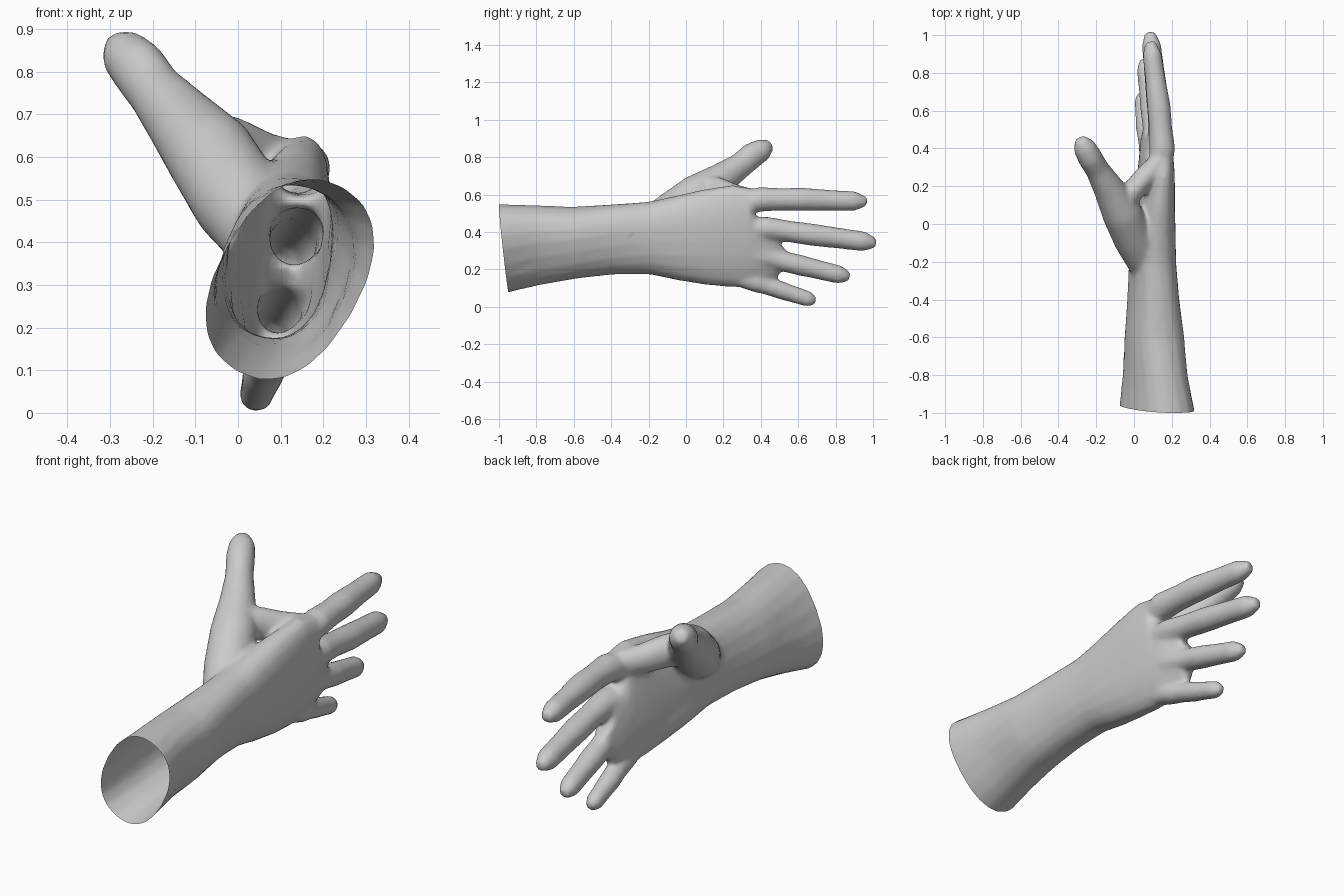
import bpy, bmesh, math
from mathutils import Vector

if "Cube" in bpy.data.objects:
    bpy.data.objects.remove(bpy.data.objects["Cube"])

SIDES = 20


def spow(v, e):
    return math.copysign(abs(v) ** e, v)


def tube(bm, stations, power=2.0):
    """Capped loft through (x, y, z, half_width, half_height, tilt_deg) stations."""
    pts = [Vector(s[:3]) for s in stations]
    rings = []
    for i, s in enumerate(stations):
        t = (pts[min(i + 1, len(pts) - 1)] - pts[max(i - 1, 0)]).normalized()
        up = Vector((0, 0, 1))
        up = (up - t * up.dot(t)).normalized()
        side = t.cross(up)
        k = math.radians(s[5])
        b = up * math.cos(k) + side * math.sin(k)
        a = side * math.cos(k) - up * math.sin(k)
        ring = []
        for j in range(SIDES):
            w = 2 * math.pi * j / SIDES
            ring.append(bm.verts.new(pts[i] + a * s[3] * spow(math.cos(w), 2 / power)
                                     + b * s[4] * spow(math.sin(w), 2 / power)))
        rings.append(ring)
    for r, q in zip(rings, rings[1:]):
        for j in range(SIDES):
            n = (j + 1) % SIDES
            bm.faces.new((r[j], r[n], q[n], q[j]))
    bm.faces.new(rings[0][::-1])
    bm.faces.new(rings[-1])


def finger(bm, root, knuckle, mid, tip, r0, r1):
    """Finger from inside the palm, with slight swelling at the joint and a blunt tip."""
    k, m, e = Vector(knuckle), Vector(mid), Vector(tip)
    st = [(*root, r0 * 0.8, r0 * 0.9, 0),
          (*k, r0 * 1.1, r0 * 1.05, 0),
          (*k.lerp(m, 0.5), r0 * 0.97, r0 * 0.96, 0),
          (*m, r0, r0, 0),
          (*m.lerp(e, 0.45), r1, r1 * 1.03, 0),
          (*m.lerp(e, 0.82), r1 * 0.95, r1, 0),
          (*m.lerp(e, 1.02), r1 * 0.5, r1 * 0.5, 0)]
    tube(bm, st)


bm = bmesh.new()

# forearm, wrist and palm
tube(bm, [
    (.122, -1.08, .305, .172, .262, 30),
    (.120, -.98, .312, .166, .252, 30),
    (.112, -.80, .330, .150, .222, 25),
    (.108, -.60, .343, .148, .195, 20),
    (.102, -.40, .360, .130, .190, 15),
    (.098, -.20, .368, .120, .196, 10),
    (.102, -.05, .368, .113, .228, 8),
    (.110, .10, .372, .100, .258, 8),
    (.116, .25, .378, .088, .278, 9),
    (.118, .34, .370, .078, .268, 10),
    (.118, .40, .375, .066, .245, 11),
    (.118, .44, .410, .050, .170, 11)], 2.3)

# fingers: index, middle, ring, little
finger(bm, (.13, .18, .53), (.150, .40, .575), (.132, .62, .575), (.088, .96, .563), .063, .054)
finger(bm, (.13, .18, .42), (.140, .43, .420), (.122, .68, .385), (.085, 1.01, .342), .060, .054)
finger(bm, (.11, .18, .30), (.112, .40, .272), (.090, .60, .225), (.055, .87, .160), .056, .050)
finger(bm, (.09, .15, .20), (.080, .37, .130), (.058, .51, .088), (.038, .69, .030), .049, .043)

# thumb with fleshy base
tube(bm, [
    (.065, -.22, .41, .09, .10, 0),
    (.00, -.08, .50, .108, .112, 0),
    (-.065, .06, .605, .106, .106, 0),
    (-.135, .19, .685, .082, .086, 0),
    (-.195, .29, .755, .064, .070, 0),
    (-.235, .355, .81, .066, .070, 0),
    (-.265, .41, .842, .060, .060, 0),
    (-.287, .45, .868, .032, .032, 0)])

# web between thumb and index, and heel of the palm
tube(bm, [(-.07, .08, .62, .06, .08, 0), (-.01, .17, .615, .06, .08, 0),
          (.06, .25, .590, .06, .07, 0), (.14, .34, .575, .05, .06, 0)])
tube(bm, [(.07, -.16, .27, .05, .05, 0), (.05, -.02, .25, .07, .08, 0),
          (.06, .14, .22, .06, .08, 0), (.08, .28, .19, .04, .06, 0)])

bmesh.ops.recalc_face_normals(bm, faces=bm.faces)
me = bpy.data.meshes.new("hand_and_forearm")
bm.to_mesh(me)
bm.free()
hand = bpy.data.objects.new("hand_and_forearm", me)
bpy.context.collection.objects.link(hand)

# fuse the parts into one skin and soften the joins
rm = hand.modifiers.new("fuse", 'REMESH')
rm.mode = 'VOXEL'
rm.voxel_size = 0.011
sm = hand.modifiers.new("soften", 'SMOOTH')
sm.factor = 0.5
sm.iterations = 14
dec = hand.modifiers.new("simplify", 'DECIMATE')
dec.ratio = 0.2
dg = bpy.context.evaluated_depsgraph_get()
skin = bpy.data.meshes.new_from_object(hand.evaluated_get(dg))
hand.modifiers.clear()
hand.data = skin

# slanted open cut at the end of the forearm
bm = bmesh.new()
bm.from_mesh(skin)
bmesh.ops.bisect_plane(bm, geom=bm.verts[:] + bm.edges[:] + bm.faces[:],
                       plane_co=(.12, -.974, .31), plane_no=(0.03, 1, .10), clear_inner=True)
for f in bm.faces:
    f.smooth = True
bm.to_mesh(skin)
bm.free()
